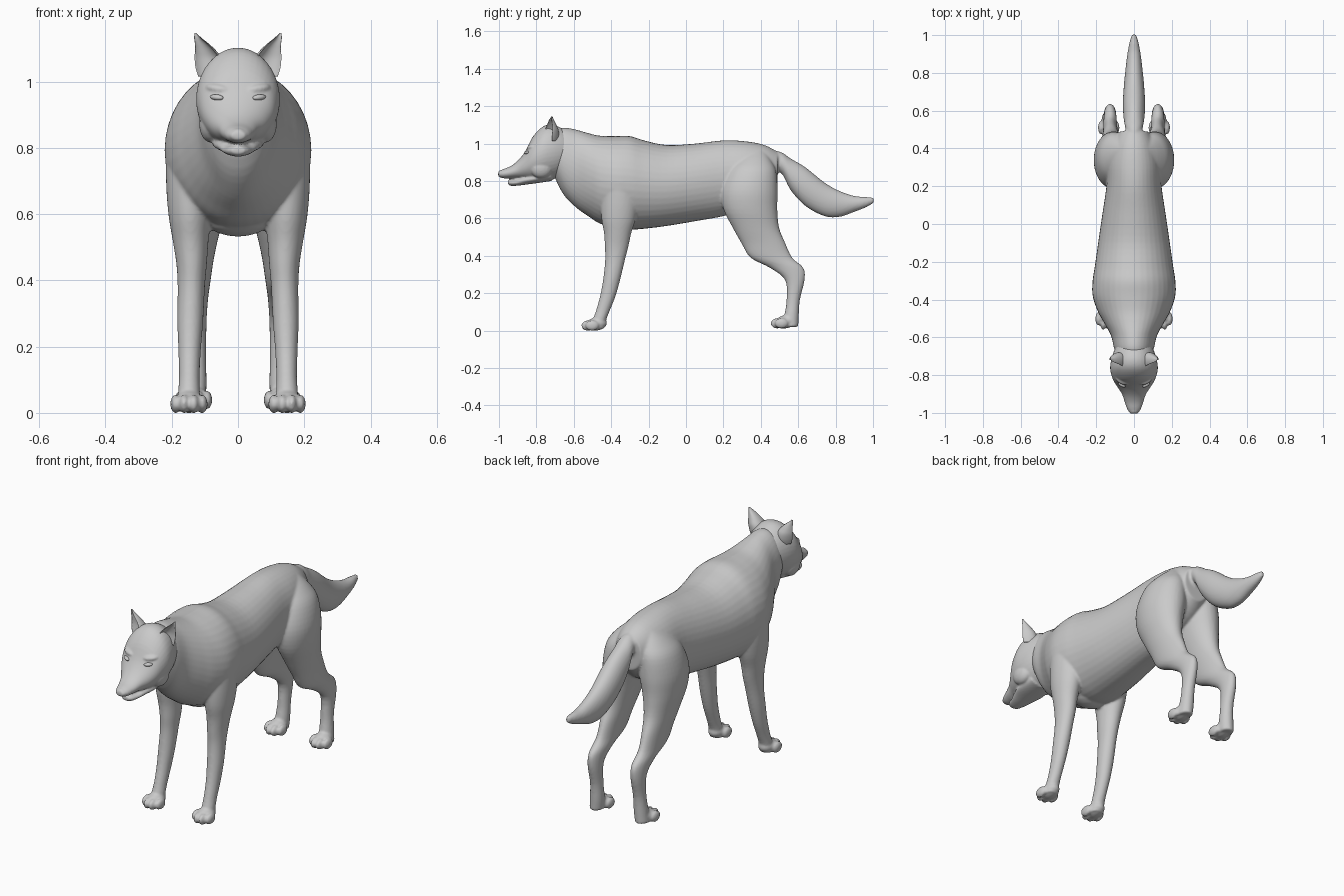
import bpy, bmesh, math
from mathutils import Matrix, Vector

fur = bpy.data.materials.new("grey_fur")
fur.diffuse_color = (0.59, 0.59, 0.59, 1)


def spline(rows, steps=4):
    """Smoothly interpolate between rows of section values."""
    out = []
    for i in range(len(rows) - 1):
        p0, p1 = rows[max(i - 1, 0)], rows[i]
        p2, p3 = rows[i + 1], rows[min(i + 2, len(rows) - 1)]
        for s in range(steps):
            t = s / steps
            out.append([0.5 * (2 * b + (c - a) * t + (2 * a - 5 * b + 4 * c - d) * t * t
                               + (3 * b - a - 3 * c + d) * t ** 3)
                        for a, b, c, d in zip(p0, p1, p2, p3)])
    return out + [list(rows[-1])]


def loft(bm, rows, axis, side=1, cup=False, n=40):
    """Rows: position along axis, low edge, high edge, x centre, half width."""
    rings = []
    for pos, lo, hi, xc, hw in spline(rows):
        ring = []
        for k in range(n):
            a = 2 * math.pi * k / n
            s = math.sin(a)
            if cup and s < 0:
                s = -1.0 * s - 0.45 * abs(s) ** 0.5
            x, v = side * (xc + hw * math.cos(a)), (lo + hi) / 2 + (hi - lo) / 2 * s
            ring.append(bm.verts.new((x, pos, v) if axis == "y" else (x, v, pos)))
        rings.append(ring)
    for r, q in zip(rings, rings[1:]):
        for k in range(n):
            j = (k + 1) % n
            bm.faces.new((r[k], r[j], q[j], q[k]))
    bm.faces.new(rings[0])
    bm.faces.new(rings[-1])
    return [v for r in rings for v in r]


def ball(bm, centre, size, turn=0, tilt=0, pitch=0):
    """Ellipsoid given by its centre and three radii."""
    m = (Matrix.Translation(centre) @ Matrix.Rotation(turn, 4, "Z") @ Matrix.Rotation(tilt, 4, "Y")
         @ Matrix.Rotation(pitch, 4, "X") @ Matrix.Diagonal((*size, 1)))
    bmesh.ops.create_uvsphere(bm, u_segments=20, v_segments=12, radius=1, matrix=m)


def finish(name, bm, voxel=0, smooth=4):
    bmesh.ops.recalc_face_normals(bm, faces=bm.faces)
    for f in bm.faces:
        f.smooth = True
    me = bpy.data.meshes.new(name)
    bm.to_mesh(me)
    bm.free()
    ob = bpy.data.objects.new(name, me)
    me.materials.append(fur)
    bpy.context.collection.objects.link(ob)
    if voxel:
        r = ob.modifiers.new("fuse", "REMESH")
        r.mode, r.voxel_size, r.use_smooth_shade = "VOXEL", voxel, True
        s = ob.modifiers.new("soften", "SMOOTH")
        s.factor, s.iterations = 0.5, smooth
    return ob


# Neck, trunk and tail, with the legs and paws fused in
body = bmesh.new()
loft(body, [(-.72, .86, 1.06, 0, .08), (-.66, .735, 1.085, 0, .105), (-.59, .66, 1.075, 0, .122),
            (-.52, .61, 1.055, 0, .16), (-.46, .572, 1.042, 0, .193), (-.38, .55, 1.04, 0, .219),
            (-.30, .54, 1.04, 0, .219), (-.22, .545, 1.016, 0, .207), (-.1, .56, .992, 0, .19),
            (.05, .585, 1.0, 0, .168), (.2, .612, 1.017, 0, .146), (.32, .65, 1.012, 0, .14),
            (.42, .70, .992, 0, .115), (.49, .77, .955, 0, .075)], "y")
loft(body, [(.38, .86, .98, 0, .03), (.5, .85, .957, 0, .045), (.56, .75, .92, 0, .055),
            (.64, .665, .872, 0, .059), (.74, .612, .792, 0, .053), (.82, .608, .747, 0, .045),
            (.9, .635, .72, 0, .035), (.96, .658, .715, 0, .024), (1.003, .682, .711, 0, .011)], "y")
ball(body, (0, -.36, .62), (.125, .09, .088))
hind_leg = [(.965, .33, .42, .05, .03), (.91, .265, .455, .077, .066), (.85, .222, .482, .096, .092),
            (.75, .188, .49, .107, .105), (.65, .2, .488, .117, .09), (.55, .25, .498, .121, .067),
            (.47, .295, .53, .123, .051), (.39, .345, .568, .125, .041), (.335, .45, .628, .126, .035),
            (.27, .53, .634, .127, .032), (.165, .538, .609, .127, .031), (.08, .525, .603, .13, .035),
            (.02, .51, .6, .135, .036)]
front_leg = [(.98, -.40, -.30, .08, .04), (.90, -.425, -.28, .115, .065), (.8, -.445, -.262, .136, .078),
             (.70, -.455, -.252, .142, .075), (.6, -.452, -.268, .145, .065), (.52, -.438, -.293, .143, .054),
             (.45, -.434, -.308, .14, .046), (.38, -.432, -.326, .141, .041), (.28, -.442, -.35, .144, .039),
             (.19, -.458, -.375, .146, .034), (.11, -.48, -.406, .147, .031), (.06, -.495, -.426, .148, .033),
             (.01, -.49, -.438, .148, .034)]
for side in (-1, 1):
    loft(body, hind_leg, "z", side)
    loft(body, front_leg, "z", side)
    # paws with four toes each
    for x, y, z in ((.148, -.49, -.001), (.134, .522, .011)):
        ball(body, (side * x, y + .01, z + .036), (.041, .058, .035), 0, 0, .15)
        for dx, dy in ((-.04, .01), (-.0145, -.012), (.0145, -.012), (.04, .01)):
            ball(body, (side * x + dx, y - .022 + dy, z + .028), (.0165, .036, .028))
finish("body", body, 0.0065, 4)

# Skull, muzzle, jaw, cheeks, brows and nose
head = bmesh.new()
loft(head, [(-.62, .88, 1.05, 0, .08), (-.67, .83, 1.085, 0, .105), (-.72, .805, 1.102, 0, .121),
            (-.77, .797, 1.088, 0, .126), (-.82, .80, 1.035, 0, .113), (-.86, .808, .958, 0, .09),
            (-.90, .813, .908, 0, .064), (-.94, .814, .878, 0, .05), (-.98, .815, .862, 0, .036),
            (-1.004, .825, .848, 0, .02)], "y")
loft(head, [(-.72, .80, .86, 0, .07), (-.80, .788, .84, 0, .078), (-.86, .78, .83, 0, .062),
            (-.90, .775, .812, 0, .047), (-.935, .774, .808, 0, .034), (-.952, .782, .802, 0, .02)], "y")
ball(head, (0, -.985, .845), (.024, .018, .014))
for side in (-1, 1):
    ball(head, (side * .08, -.775, .87), (.037, .06, .055))
    ball(head, (side * .058, -.824, .978), (.042, .026, .016), side * .35, side * -.15)
finish("head", head, 0.005, 4)

# Eyes
eyes = bmesh.new()
for side in (-1, 1):
    ball(eyes, (side * .064, -.851, .952), (.022, .011, .009), side * .5, side * -.1)
finish("eyes", eyes)

# Cupped ears turned outward
ears = bmesh.new()
for side in (-1, 1):
    verts = loft(ears, [(1.015, -.775, -.68, .09, .034), (1.04, -.79, -.672, .09, .041),
                        (1.07, -.785, -.675, .093, .042), (1.095, -.77, -.69, .102, .032),
                        (1.115, -.76, -.705, .112, .021), (1.132, -.75, -.72, .123, .011),
                        (1.146, -.737, -.728, .131, .003)],
                 "z", side, cup=True)
    bmesh.ops.rotate(ears, verts=verts, cent=Vector((side * .1, -.73, 1.05)),
                     matrix=Matrix.Rotation(side * .5, 3, "Z"))
finish("ears", ears)
